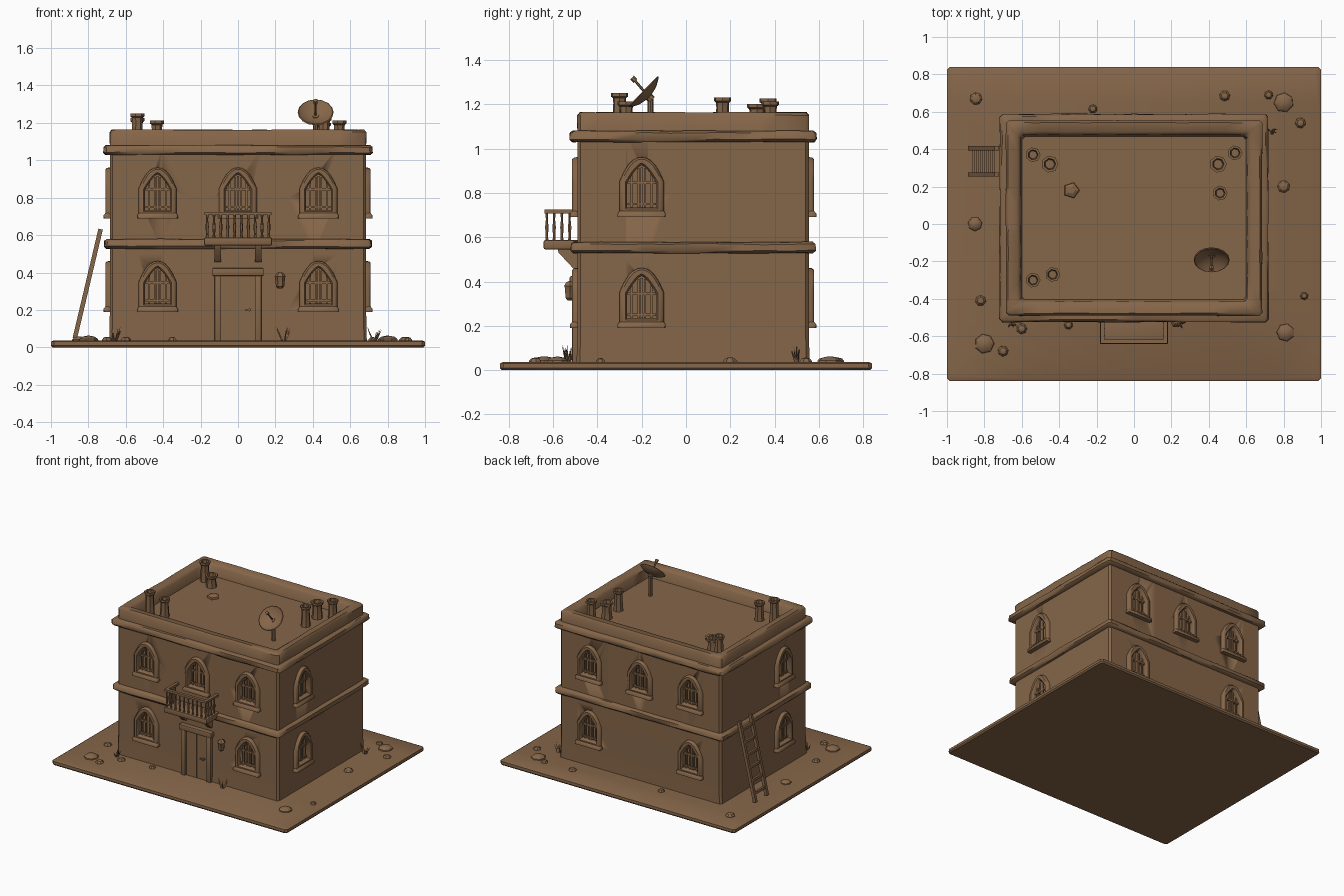
import bpy, bmesh, math, random
from mathutils import Matrix, Vector

if "Cube" in bpy.data.objects:
    bpy.data.objects.remove(bpy.data.objects["Cube"])

random.seed(4)
I = Matrix.Identity(4)
clay = bpy.data.materials.new("clay_brown")
clay.diffuse_color = (0.235, 0.132, 0.066, 1)
clay.use_nodes = True
clay.node_tree.nodes["Principled BSDF"].inputs["Base Color"].default_value = clay.diffuse_color


def finish(bm, name, angle=38, bevel=0.0):
    bmesh.ops.recalc_face_normals(bm, faces=bm.faces)
    me = bpy.data.meshes.new(name)
    bm.to_mesh(me)
    bm.free()
    ob = bpy.data.objects.new(name, me)
    bpy.context.collection.objects.link(ob)
    me.materials.append(clay)
    bpy.ops.object.select_all(action='DESELECT')
    ob.select_set(True)
    bpy.context.view_layer.objects.active = ob
    if bevel:
        b = ob.modifiers.new("bevel", 'BEVEL')
        b.width, b.segments, b.limit_method = bevel, 2, 'ANGLE'
        bpy.ops.object.modifier_apply(modifier="bevel")
    bpy.ops.object.shade_smooth_by_angle(angle=math.radians(angle))
    return ob


def loft(bm, rings, m=I, closed=False):
    vs = [[bm.verts.new(m @ Vector(p)) for p in r] for r in rings]
    n = len(vs[0])
    pairs = list(zip(vs, vs[1:])) + ([(vs[-1], vs[0])] if closed else [])
    for a, b in pairs:
        for i in range(n):
            j = (i + 1) % n
            bm.faces.new((a[i], a[j], b[j], b[i]))
    if not closed:
        bm.faces.new(vs[0])
        bm.faces.new(vs[-1])


def box(bm, c, s, m=I):
    bmesh.ops.create_cube(bm, size=1, matrix=m @ Matrix.Translation(c) @ Matrix.Diagonal((*s, 1)))


def rod(bm, p, q, r, n=6, r2=None):
    p, q = Vector(p), Vector(q)
    rot = (q - p).to_track_quat('Z', 'Y').to_matrix().to_4x4()
    bmesh.ops.create_cone(bm, cap_ends=True, segments=n, radius1=r, radius2=r if r2 is None else r2,
                          depth=(q - p).length, matrix=Matrix.Translation((p + q) / 2) @ rot)


def rect(hx, hy, z, cy=0.032, n=10, wob=0.0, c=0.015):
    # chamfered rectangle ring, optionally hand-made looking
    pts = []
    for x0, y0, x1, y1 in ((-hx + c, -hy, hx - c, -hy), (hx, -hy + c, hx, hy - c),
                           (hx - c, hy, -hx + c, hy), (-hx, hy - c, -hx, -hy + c)):
        for i in range(n + 1):
            t = i / n
            pts.append((x0 + (x1 - x0) * t + random.uniform(-wob, wob),
                        cy + y0 + (y1 - y0) * t + random.uniform(-wob, wob),
                        z + random.uniform(-wob, wob)))
    return pts


def lathe(bm, prof, m=I, n=6):
    loft(bm, [[(r * math.cos(2 * math.pi * i / n), r * math.sin(2 * math.pi * i / n), z)
               for i in range(n)] for r, z in prof], m)


def arch(hw, z0, spring, top, y, e, n=10):
    pts = [(-hw, y, z0), (hw, y, z0)]
    for i in range(n + 1):
        u = 1 - 2 * i / n
        pts.append((hw * u, y, spring + (top - spring) * (1 - abs(u) ** e)))
    return pts


HX, HY, CY = 0.685, 0.522, 0.032

# ground slab
bm = bmesh.new()
loft(bm, [rect(0.992, 0.832, 0, 0), rect(1.0, 0.84, 0.01, 0), rect(0.999, 0.839, 0.03, 0), rect(0.985, 0.825, 0.037, 0)])
finish(bm, "ground_slab")

# walls
bm = bmesh.new()
loft(bm, [rect(HX + 0.004, HY + 0.004, 0.02), rect(HX, HY, 0.2), rect(HX, HY, 0.5),
          rect(HX, HY, 0.8), rect(HX, HY, 1.075)])
walls = finish(bm, "walls")

# window placements: (matrix per wall and floor)
spots = []
for z in (0.19, 0.69):
    for x in (-0.43, 0.0, 0.43):
        if x or z > 0.5:
            spots.append(Matrix.Translation((x, CY - HY, z)))
            spots.append(Matrix.Translation((x, CY + HY, z)) @ Matrix.Rotation(math.pi, 4, 'Z'))
    for s in (-1, 1):
        spots.append(Matrix.Translation((s * HX, -0.2, z)) @ Matrix.Rotation(s * math.pi / 2, 4, 'Z'))

# window recesses cut in the walls
bm = bmesh.new()
for m in spots:
    loft(bm, [arch(0.066, 0.045, 0.155, 0.235, y, 1.45) for y in (-0.06, 0.045)], m)
cutter = finish(bm, "window_cutter")
cutter.hide_render = True
mod = walls.modifiers.new("cut", 'BOOLEAN')
mod.object, mod.solver = cutter, 'EXACT'
bpy.context.view_layer.objects.active = walls
bpy.ops.object.modifier_apply(modifier="cut")
bpy.data.objects.remove(cutter)

# window surrounds and sills
bm = bmesh.new()
for m in spots:
    loft(bm, [arch(0.102, 0.005, 0.16, 0.272, 0.01, 2.3), arch(0.1, 0.005, 0.16, 0.27, -0.014, 2.3),
              arch(0.09, 0.015, 0.16, 0.262, -0.024, 2.2), arch(0.074, 0.037, 0.157, 0.245, -0.024, 1.5),
              arch(0.066, 0.045, 0.155, 0.235, -0.014, 1.45), arch(0.066, 0.045, 0.155, 0.235, 0.01, 1.45)], m, True)
    loft(bm, [rect(0.108, 0.02, 0.0, -0.014, 1, 0, 0.006), rect(0.108, 0.02, 0.016, -0.014, 1, 0, 0.006),
              rect(0.1, 0.012, 0.028, -0.012, 1, 0, 0.004)], m)
finish(bm, "window_surrounds", 45)

# window grilles and open shutter leaves
bm = bmesh.new()
for m in spots:
    for x in (-0.045, -0.015, 0.015, 0.045):
        box(bm, (x, 0.01, 0.122), (0.009, 0.012, 0.17 if abs(x) > 0.03 else 0.2), m)
    box(bm, (0, 0.01, 0.155), (0.128, 0.014, 0.012), m)
    box(bm, (0, 0.01, 0.06), (0.128, 0.014, 0.01), m)
    box(bm, (0, 0.014, 0.135), (0.012, 0.016, 0.18), m)
finish(bm, "window_grilles")

# string course and cornice
for name, z, h, d in (("middle_band", 0.528, 0.05, 0.03), ("cornice", 1.03, 0.05, 0.034)):
    bm = bmesh.new()
    w = 0.003
    loft(bm, [rect(HX - 0.02, HY - 0.02, z), rect(HX + d - 0.012, HY + d - 0.012, z, wob=w),
              rect(HX + d, HY + d, z + 0.012, wob=w), rect(HX + d - 0.002, HY + d - 0.002, z + h - 0.01, wob=w),
              rect(HX + d - 0.014, HY + d - 0.014, z + h, wob=w), rect(HX - 0.02, HY - 0.02, z + h)], closed=True)
    finish(bm, name, 45)

# parapet around the flat roof
bm = bmesh.new()
loft(bm, [rect(HX, HY, 1.05), rect(HX, HY, 1.15, wob=0.002), rect(HX - 0.012, HY - 0.012, 1.164, wob=0.002),
          rect(HX - 0.06, HY - 0.06, 1.16, wob=0.002), rect(HX - 0.078, HY - 0.078, 1.145, wob=0.002),
          rect(HX - 0.09, HY - 0.09, 1.05)], closed=True)
finish(bm, "parapet", 45)

# door, frame and lintel
F = CY - HY
bm = bmesh.new()
for s in (-1, 1):
    box(bm, (s * 0.108, F - 0.005, 0.21), (0.036, 0.04, 0.36))
box(bm, (0, F - 0.009, 0.403), (0.275, 0.052, 0.042))
finish(bm, "door_frame", bevel=0.006)
bm = bmesh.new()
for i in range(4):
    box(bm, (-0.0675 + i * 0.045, F - 0.002, 0.21), (0.043, 0.018, 0.355))
box(bm, (0, F, 0.21), (0.18, 0.014, 0.355))
finish(bm, "door_planks")
bm = bmesh.new()
rod(bm, (0.062, F, 0.2), (0.062, F - 0.03, 0.2), 0.009)
box(bm, (0.054, F - 0.028, 0.2), (0.03, 0.008, 0.01))
finish(bm, "door_handle")

# wall lantern
bm = bmesh.new()
lathe(bm, [(0.012, 0.315), (0.022, 0.325), (0.027, 0.375), (0.03, 0.38), (0.02, 0.395), (0.005, 0.403)],
      Matrix.Translation((0.225, F - 0.034, 0)), 6)
box(bm, (0.225, F - 0.005, 0.37), (0.018, 0.05, 0.016))
finish(bm, "wall_lantern", 30)

# balcony slab, brackets, railing
bm = bmesh.new()
box(bm, (0, -0.56, 0.566), (0.365, 0.165, 0.042))
finish(bm, "balcony_slab", bevel=0.008)
bm = bmesh.new()
for s in (-1, 1):
    loft(bm, [[(s * 0.108 + d, F + 0.01, 0.55), (s * 0.108 + d, -0.58, 0.55), (s * 0.108 + d, -0.575, 0.53),
               (s * 0.108 + d, -0.505, 0.455), (s * 0.108 + d, F + 0.01, 0.455)] for d in (-0.018, 0.018)])
finish(bm, "balcony_brackets")
bm = bmesh.new()
posts = [(-0.165 + 0.33 * i / 9, -0.628) for i in range(10)]
posts += [(s * 0.165, y) for s in (-1, 1) for y in (-0.595, -0.56, -0.525)]
for x, y in posts:
    lathe(bm, [(0.009, 0.58), (0.006, 0.605), (0.009, 0.645), (0.005, 0.68), (0.008, 0.715)],
          Matrix.Translation((x, y, 0)), 6)
box(bm, (0, -0.628, 0.716), (0.358, 0.022, 0.016))
for s in (-1, 1):
    box(bm, (s * 0.168, -0.555, 0.716), (0.022, 0.15, 0.016))
finish(bm, "balcony_railing")

# ladder leaning on the left wall
bm = bmesh.new()
a, b = Vector((-0.872, 0, 0.05)), Vector((-0.735, 0, 0.63))
tilt = Matrix.Rotation(math.atan2(b.x - a.x, b.z - a.z), 4, 'Y')
for y in (0.265, 0.405):
    box(bm, (0, 0, 0), (0.024, 0.022, 0.6), Matrix.Translation((a + b) / 2 + Vector((0, y, 0))) @ tilt)
for i in range(6):
    p = a.lerp(b, 0.1 + 0.158 * i)
    box(bm, (p.x, 0.335, p.z), (0.016, 0.15, 0.02))
finish(bm, "ladder")

# chimney pots (x, y, top)
bm = bmesh.new()
for x, y, t in ((-0.54, -0.30, 1.25), (-0.435, -0.27, 1.212), (-0.54, 0.37, 1.225), (-0.45, 0.32, 1.165),
                (0.54, 0.38, 1.212), (0.45, 0.32, 1.2), (0.46, 0.165, 1.23)):
    r = 0.046 if t < 1.205 else 0.04
    lathe(bm, [(r * 0.9, 1.06), (r * 0.72, t - 0.045), (r * 0.78, t - 0.022), (r, t - 0.015), (r, t),
               (r * 0.68, t), (r * 0.55, t - 0.06)], Matrix.Translation((x, y, 0)), 7)
finish(bm, "chimney_pots", 35)
bm = bmesh.new()
lathe(bm, [(0.046, 1.065), (0.042, 1.09), (0.02, 1.1)], Matrix.Translation((-0.335, 0.18, 0)), 5)
finish(bm, "roof_stone", 20)

# satellite dish
bm = bmesh.new()
D = Matrix.Translation((0.415, -0.19, 1.255)) @ Matrix.Rotation(math.radians(46), 4, 'X')
lathe(bm, [(0.01, -0.034), (0.055, -0.024), (0.085, -0.008), (0.096, 0.002), (0.091, 0.006),
           (0.07, -0.008), (0.04, -0.02), (0.006, -0.026)], D, 16)
finish(bm, "dish_bowl", 45)
bm = bmesh.new()
rod(bm, (0.415, -0.16, 1.06), (0.415, -0.16, 1.24), 0.014, 8)
rod(bm, D @ Vector((0, 0, -0.05)), D @ Vector((0, 0, -0.02)), 0.018, 8)
rod(bm, D @ Vector((0, 0, -0.03)), D @ Vector((0, 0.01, 0.075)), 0.006)
rod(bm, D @ Vector((0, 0.01, 0.062)), D @ Vector((0, 0.01, 0.084)), 0.012)
finish(bm, "dish_mount")

# low stones around the house (x, y, radius)
bm = bmesh.new()
for x, y, r in ((0.8, 0.65, .055), (-0.845, 0.67, .035), (0.485, 0.685, .03), (-0.22, 0.615, .025),
                (-0.8, -0.64, .055), (-0.7, -0.68, .03), (0.81, -0.58, .05), (0.91, -0.385, .022),
                (-0.85, 0, .04), (-0.82, -0.41, .03), (0.8, 0.2, .035), (0.72, 0.69, .025), (-0.6, -0.56, .03),
                (0.89, 0.54, .03), (-0.35, -0.54, .025)):
    h = 0.02 + r * 0.22
    lathe(bm, [(r, 0.03), (r * 0.93, 0.03 + h * 0.45), (r * 0.6, 0.03 + h * 0.85), (r * 0.15, 0.03 + h)],
          Matrix.Translation((x, y, 0)) @ Matrix.Rotation(random.random() * 6, 4, 'Z'), 7)
finish(bm, "ground_stones", 30)

# grass tufts
bm = bmesh.new()
for x, y in ((-0.66, -0.53), (0.245, -0.535), (0.73, 0.5)):
    for i in range(7):
        t = random.uniform(0, 6.28)
        d = Vector((math.cos(t) * 0.03, math.sin(t) * 0.02, random.uniform(0.04, 0.085)))
        p = Vector((x + d.x * 0.3, y + d.y * 0.3, 0.034))
        rod(bm, p, p + d, 0.006, 3, 0.0005)
finish(bm, "grass_tufts", 20)
